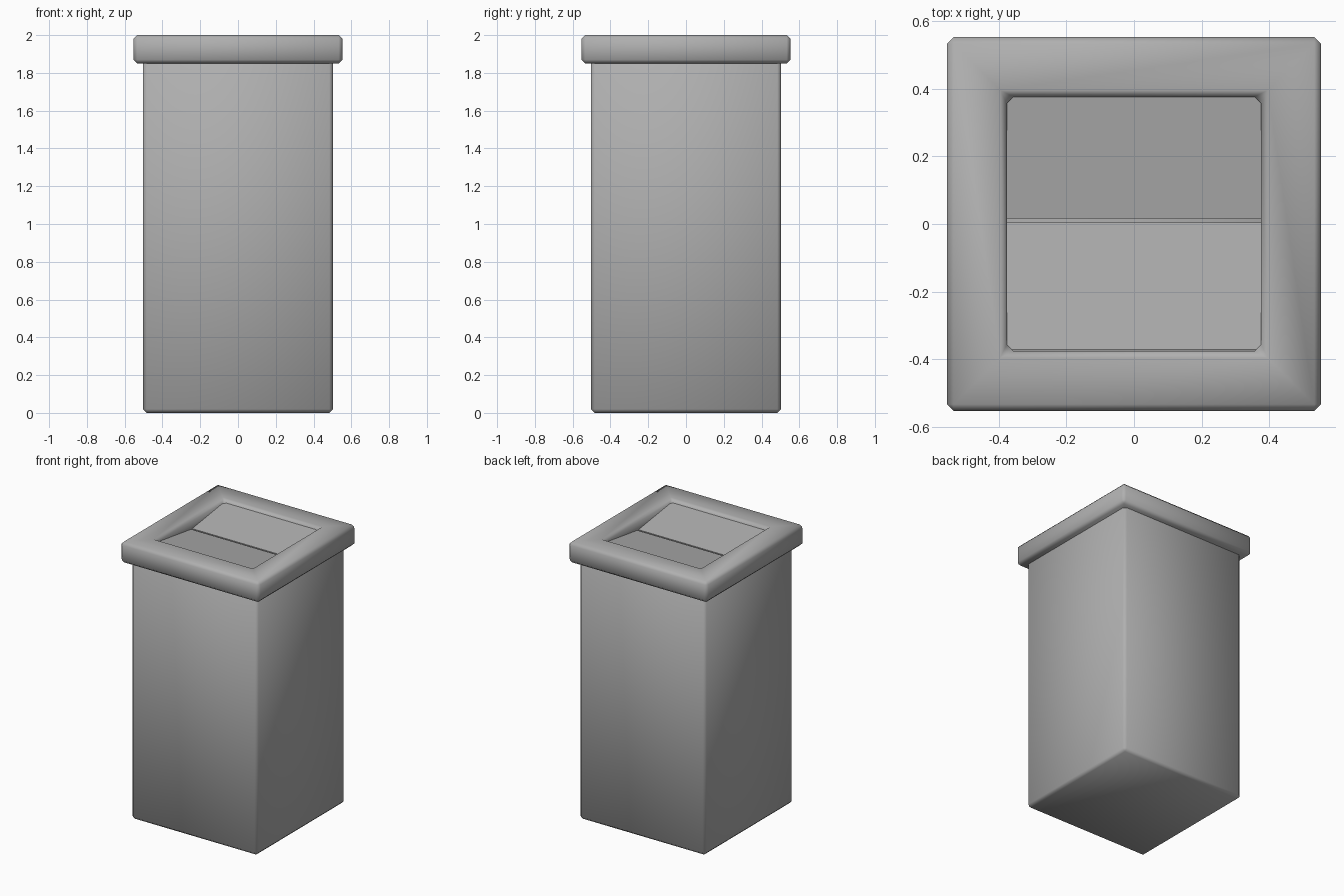
import bpy, bmesh

if "Cube" in bpy.data.objects:
    bpy.data.objects.remove(bpy.data.objects["Cube"])

# Shared dark grey finish
grey = bpy.data.materials.new("dark_grey")
grey.diffuse_color = (0.43, 0.43, 0.43, 1)
grey.use_nodes = True
grey.node_tree.nodes["Principled BSDF"].inputs["Base Color"].default_value = grey.diffuse_color


def make_object(name, bm, bevel=0.0, smooth=True):
    bmesh.ops.recalc_face_normals(bm, faces=bm.faces)
    for f in bm.faces:
        f.smooth = smooth
    mesh = bpy.data.meshes.new(name)
    bm.to_mesh(mesh)
    bm.free()
    mesh.materials.append(grey)
    ob = bpy.data.objects.new(name, mesh)
    bpy.context.collection.objects.link(ob)
    if bevel:
        mod = ob.modifiers.new("Bevel", 'BEVEL')
        mod.width = bevel
        mod.segments = 1
        mod.limit_method = 'ANGLE'
    return ob


def square(bm, half, z):
    return [bm.verts.new((sx * half, sy * half, z))
            for sx, sy in ((-1, -1), (1, -1), (1, 1), (-1, 1))]


def bridge(bm, a, b):
    for i in range(4):
        j = (i + 1) % 4
        bm.faces.new((a[i], a[j], b[j], b[i]))


# Bin body: closed box with chamfered edges
bm = bmesh.new()
low, high = square(bm, 0.503, 0), square(bm, 0.503, 1.88)
bridge(bm, low, high)
bm.faces.new(low)
bm.faces.new(high)
make_object("bin_body", bm, 0.02)

# Lid rim: square frame around the opening
bm = bmesh.new()
rings = [square(bm, h, z) for h, z in
         ((0.553, 1.85), (0.553, 2.0), (0.376, 2.0), (0.376, 1.85))]
for i in range(4):
    bridge(bm, rings[i], rings[(i + 1) % 4])
make_object("lid_rim", bm, 0.02)


# Flaps: two thin plates sloping down to the middle
def flap(name, y_outer, y_inner):
    t = 0.02
    section = [(y_outer, 1.978), (y_inner, 1.925),
               (y_inner, 1.925 - t), (y_outer, 1.978 - t)]
    bm = bmesh.new()
    ends = [[bm.verts.new((x, y, z)) for y, z in section] for x in (-0.377, 0.377)]
    bridge(bm, *ends)
    for e in ends:
        bm.faces.new(e)
    make_object(name, bm, smooth=False)


flap("front_flap", -0.371, 0.004)
flap("back_flap", 0.385, 0.016)
